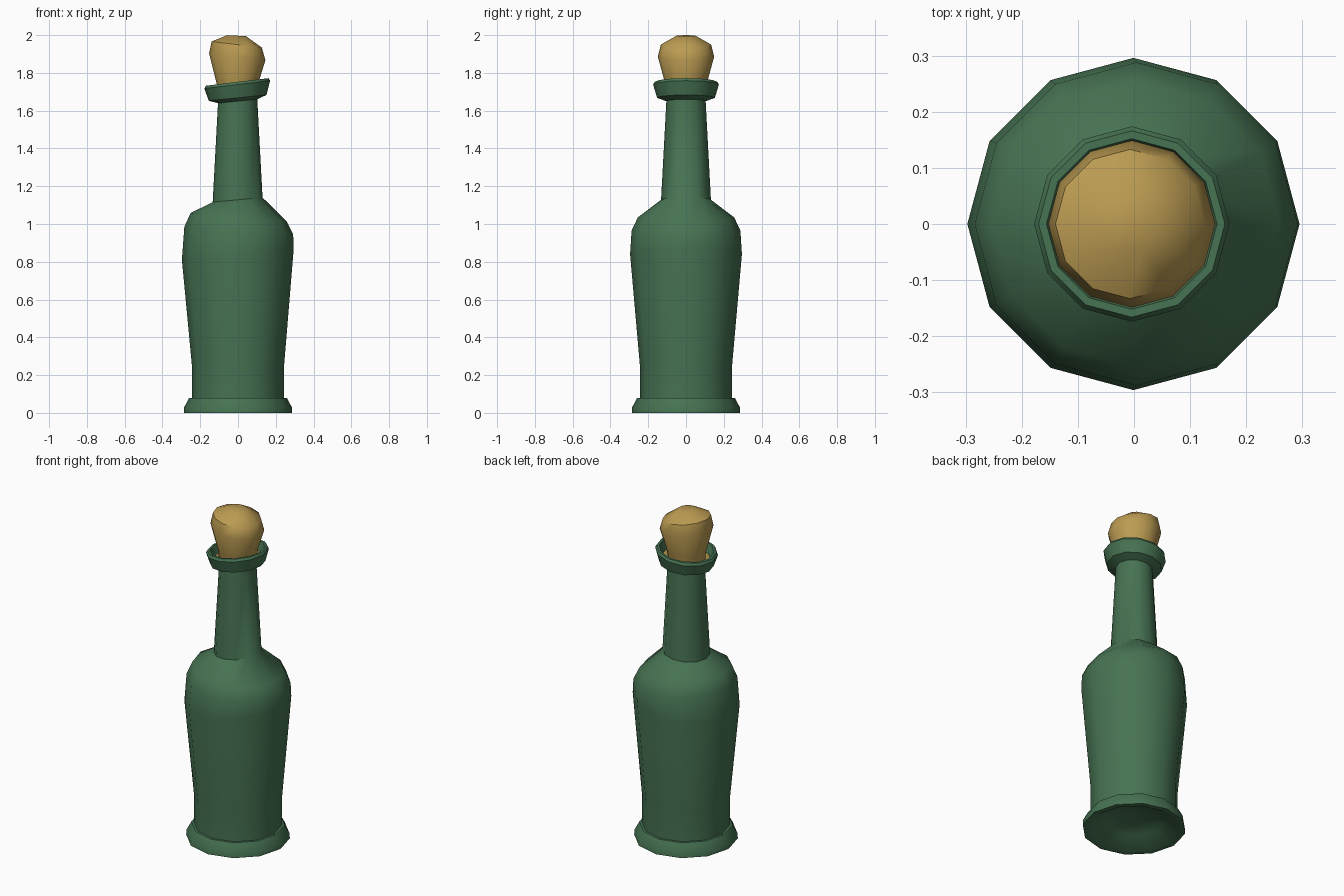
import bpy, bmesh, math

if "Cube" in bpy.data.objects:
    bpy.data.objects.remove(bpy.data.objects["Cube"])

SIDES = 12


def material(name, rgb):
    m = bpy.data.materials.new(name)
    m.diffuse_color = (*rgb, 1.0)
    m.use_nodes = True
    m.node_tree.nodes["Principled BSDF"].inputs["Base Color"].default_value = m.diffuse_color
    return m


def lathe(name, rings, mat, close_start=False, close_end=False):
    """Turn rings of (radius, height, slope along x, x offset) into a solid skin."""
    bm = bmesh.new()
    loops = []
    for r, z, slope, cx in rings:
        loop = []
        for i in range(SIDES):
            a = math.tau * i / SIDES
            x = r * math.cos(a)
            loop.append(bm.verts.new((cx + x, r * math.sin(a), z + slope * x)))
        loops.append(loop)
    for lo, hi in zip(loops, loops[1:]):
        for i in range(SIDES):
            j = (i + 1) % SIDES
            bm.faces.new((lo[i], lo[j], hi[j], hi[i]))
    if close_start:
        bm.faces.new(loops[0][::-1])
    if close_end:
        bm.faces.new(loops[-1])
    me = bpy.data.meshes.new(name)
    bm.to_mesh(me)
    bm.free()
    me.materials.append(mat)
    ob = bpy.data.objects.new(name, me)
    bpy.context.collection.objects.link(ob)
    bpy.ops.object.select_all(action='DESELECT')
    ob.select_set(True)
    bpy.context.view_layer.objects.active = ob
    bpy.ops.object.shade_smooth_by_angle(angle=math.radians(42))
    return ob


green = material("green glass", (0.062, 0.17, 0.085))
tan = material("cork tan", (0.50, 0.33, 0.085))

# bottle: hollow underside, foot, body, crooked shoulder, neck, tilted lip
lathe("bottle", [
    (0.07, 0.08, 0, 0), (0.17, 0.06, 0, 0), (0.255, 0.0, 0, 0),
    (0.287, 0.0, 0, 0), (0.285, 0.03, 0, 0), (0.258, 0.08, 0, 0),
    (0.244, 0.08, 0, 0), (0.244, 0.25, 0, 0),
    (0.296, 0.84, 0.10, -0.001), (0.288, 0.965, -0.07, 0.004),
    (0.255, 1.035, -0.09, 0.004), (0.132, 1.128, 0.09, -0.002),
    (0.104, 1.65, 0.10, -0.002), (0.153, 1.668, 0.10, -0.002),
    (0.174, 1.738, 0.12, -0.004), (0.166, 1.752, 0.12, -0.004),
    (0.152, 1.752, 0.12, -0.004), (0.135, 1.70, 0.11, -0.003),
    (0.08, 1.69, 0.11, -0.003),
], green, close_start=True, close_end=True)

# cork: seat inside the lip, flared stem, domed head leaning the other way
lathe("cork", [
    (0.132, 1.702, 0.11, -0.003), (0.105, 1.706, 0.11, -0.002),
    (0.112, 1.75, 0.09, 0.0), (0.149, 1.885, -0.12, -0.004),
    (0.133, 1.95, -0.12, -0.007), (0.05, 1.997, -0.05, -0.008),
], tan, close_start=True, close_end=True)
